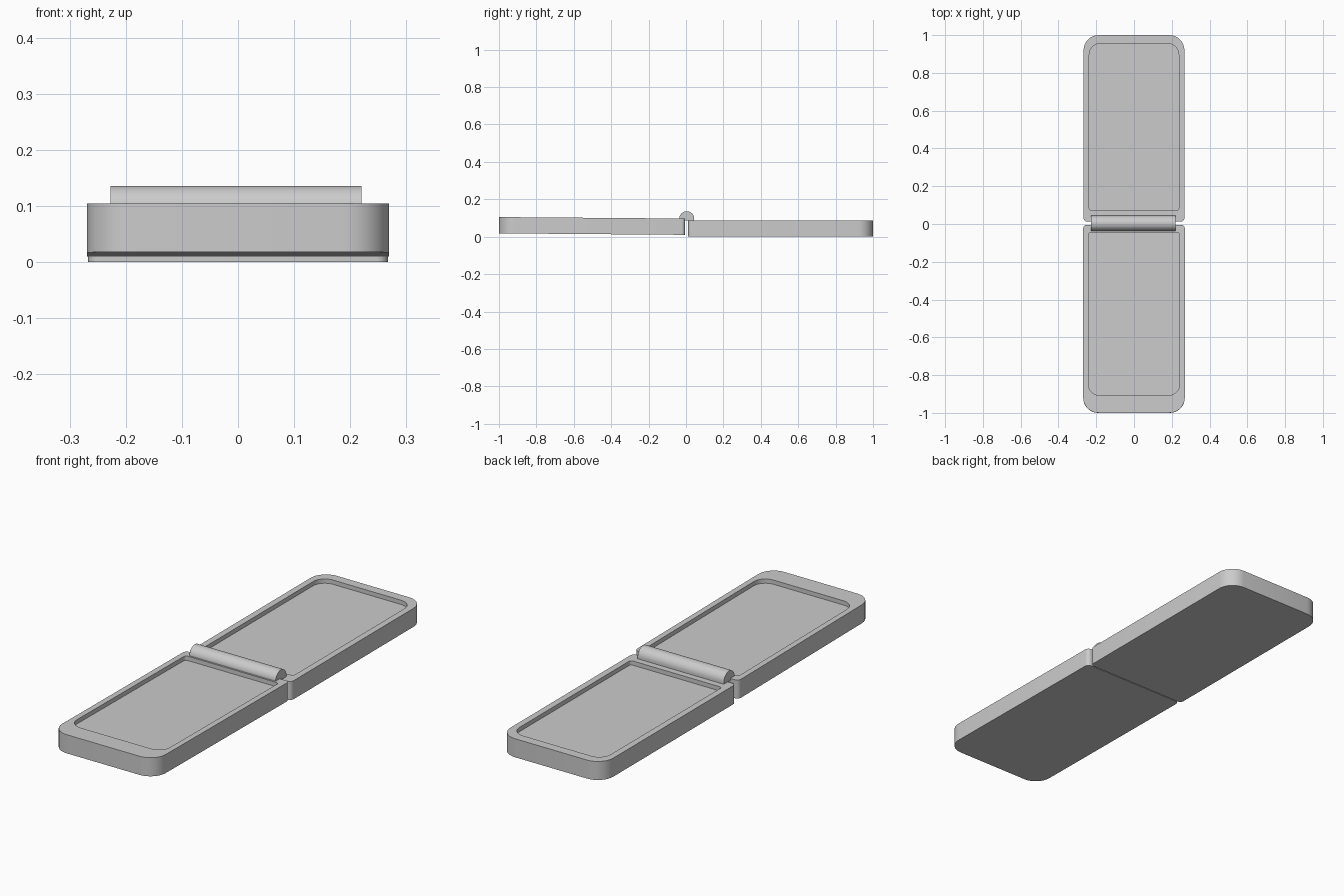
import bpy, bmesh, math
from mathutils import Matrix

cube = bpy.data.objects.get("Cube")
if cube:
    bpy.data.objects.remove(cube, do_unlink=True)

grey = bpy.data.materials.new("light_grey")
grey.use_nodes = True
grey.diffuse_color = (0.6, 0.6, 0.6, 1)
grey.node_tree.nodes["Principled BSDF"].inputs["Base Color"].default_value = (0.6, 0.6, 0.6, 1)

THICK, DEPTH, ARC = 0.087, 0.02, 8


def add_object(name, bm):
    bmesh.ops.recalc_face_normals(bm, faces=bm.faces)
    mesh = bpy.data.meshes.new(name)
    bm.to_mesh(mesh)
    bm.free()
    mesh.materials.append(grey)
    obj = bpy.data.objects.new(name, mesh)
    bpy.context.collection.objects.link(obj)
    bpy.ops.object.select_all(action='DESELECT')
    obj.select_set(True)
    bpy.context.view_layer.objects.active = obj
    bpy.ops.object.shade_smooth_by_angle(angle=math.radians(35))
    return obj


def outline(half_w, near, far, near_r, far_r):
    """Rounded rectangle running away from the hinge, counter-clockwise."""
    corners = [(half_w - far_r, far - far_r, far_r, 0),
               (-half_w + far_r, far - far_r, far_r, 1),
               (-half_w + near_r, near + near_r, near_r, 2),
               (half_w - near_r, near + near_r, near_r, 3)]
    pts = []
    for cx, cy, r, quarter in corners:
        for i in range(ARC + 1):
            a = (quarter + i / ARC) * math.pi / 2
            pts.append((cx + r * math.cos(a), cy + r * math.sin(a)))
    return pts


def tray(name, outer, inner, matrix):
    """Slab with a shallow recess in its top face."""
    bm = bmesh.new()
    levels = [(outer, 0), (outer, THICK), (inner, THICK), (inner, THICK - DEPTH)]
    rings = [[bm.verts.new((x, y, z)) for x, y in pts] for pts, z in levels]
    for a, b in zip(rings, rings[1:]):
        for i in range(len(a)):
            j = (i + 1) % len(a)
            bm.faces.new((a[i], a[j], b[j], b[i]))
    bm.faces.new(rings[0][::-1])
    bm.faces.new(rings[-1])
    bmesh.ops.transform(bm, matrix=matrix, verts=bm.verts)
    return add_object(name, bm)


# Back half lies flat
tray("back_half", outline(0.267, 0.012, 1.0, 0.02, 0.08),
     outline(0.237, 0.072, 0.956, 0.012, 0.06), Matrix())

# Front half is turned round, raised and slightly tilted
tray("front_half", outline(0.269, 0.005, 1.0, 0.02, 0.08),
     outline(0.242, 0.045, 0.908, 0.012, 0.06),
     Matrix.Translation((0, 0, 0.01)) @ Matrix.Rotation(-0.008, 4, 'X')
     @ Matrix.Rotation(math.pi, 4, 'Z'))

# Hinge barrel: half cylinder with a flat underside
bm = bmesh.new()
section = [(0.04, -0.008)]
section += [(0.04 * math.cos(a), 0.04 * math.sin(a))
            for a in (math.pi * i / 20 for i in range(21))]
section.append((-0.04, -0.008))
face = bm.faces.new([bm.verts.new((-0.227, 0.004 + y, 0.096 + z)) for y, z in section])
ext = bmesh.ops.extrude_face_region(bm, geom=[face], use_keep_orig=True)
bmesh.ops.translate(bm, vec=(0.447, 0, 0),
                    verts=[v for v in ext["geom"] if isinstance(v, bmesh.types.BMVert)])
add_object("hinge_barrel", bm)
